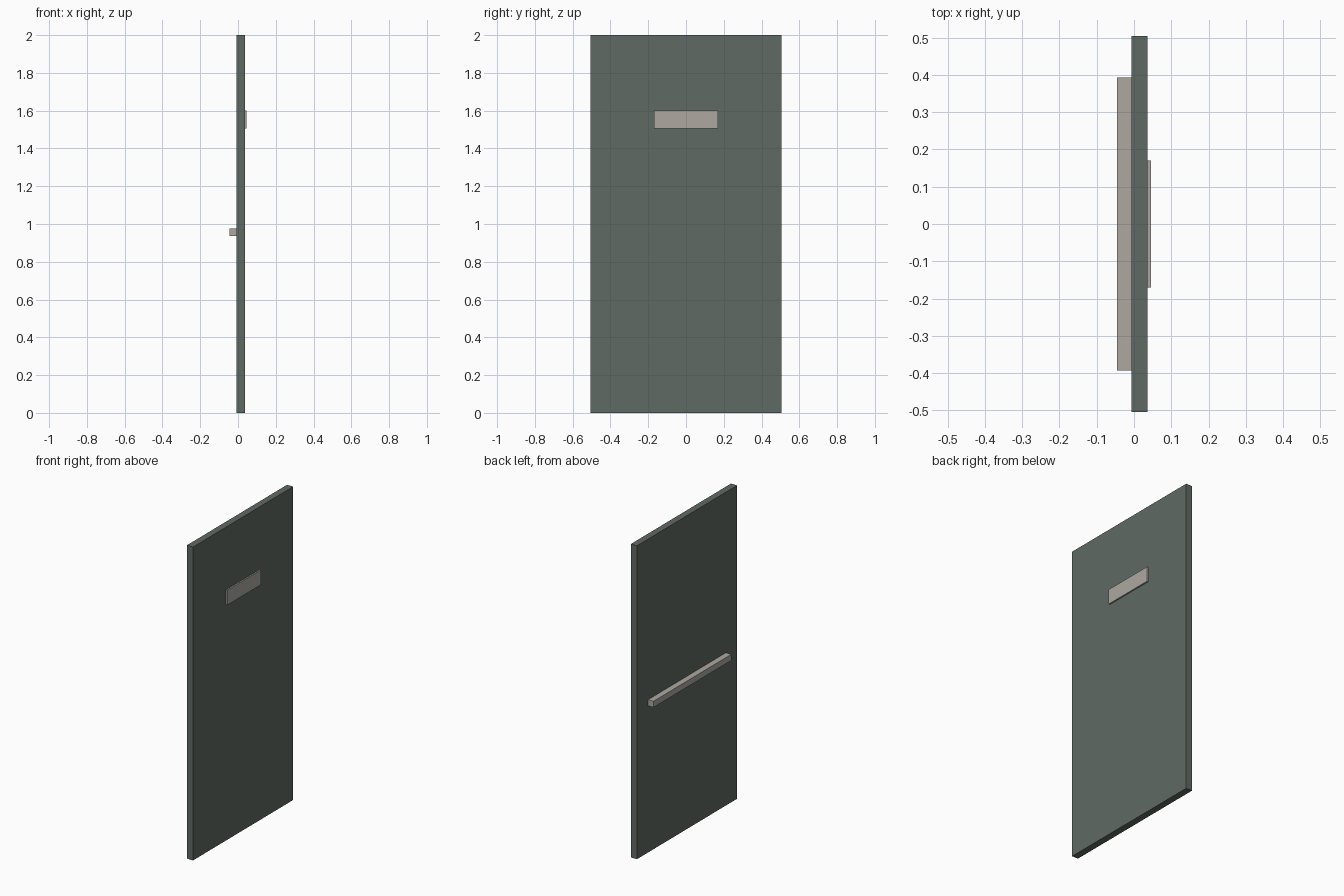
import bpy, bmesh
from mathutils import Vector

if "Cube" in bpy.data.objects:
    bpy.data.objects.remove(bpy.data.objects["Cube"])


def material(name, rgb):
    m = bpy.data.materials.new(name)
    m.diffuse_color = (*rgb, 1.0)
    m.use_nodes = True
    m.node_tree.nodes["Principled BSDF"].inputs["Base Color"].default_value = m.diffuse_color
    return m


def box(name, lo, hi, mat):
    lo, hi = Vector(lo), Vector(hi)
    bm = bmesh.new()
    bmesh.ops.create_cube(bm, size=1.0)
    bmesh.ops.scale(bm, vec=hi - lo, verts=bm.verts)
    bmesh.ops.translate(bm, vec=(lo + hi) / 2, verts=bm.verts)
    mesh = bpy.data.meshes.new(name)
    bm.to_mesh(mesh)
    bm.free()
    mesh.materials.append(mat)
    obj = bpy.data.objects.new(name, mesh)
    bpy.context.collection.objects.link(obj)
    return obj


green = material("grey_green_paint", (0.117, 0.144, 0.127))
metal = material("warm_grey_metal", (0.418, 0.397, 0.352))

BACK, FRONT = -0.007, 0.036  # door panel faces along x

# Door panel
box("door_panel", (BACK, -0.505, 0), (FRONT, 0.505, 2), green)
# Push bar across one face
box("push_bar", (-0.045, -0.393, 0.936), (BACK, 0.393, 0.975), metal)
# Sign plate on the other face
box("sign_plate", (FRONT, -0.17, 1.505), (0.045, 0.17, 1.6), metal)
